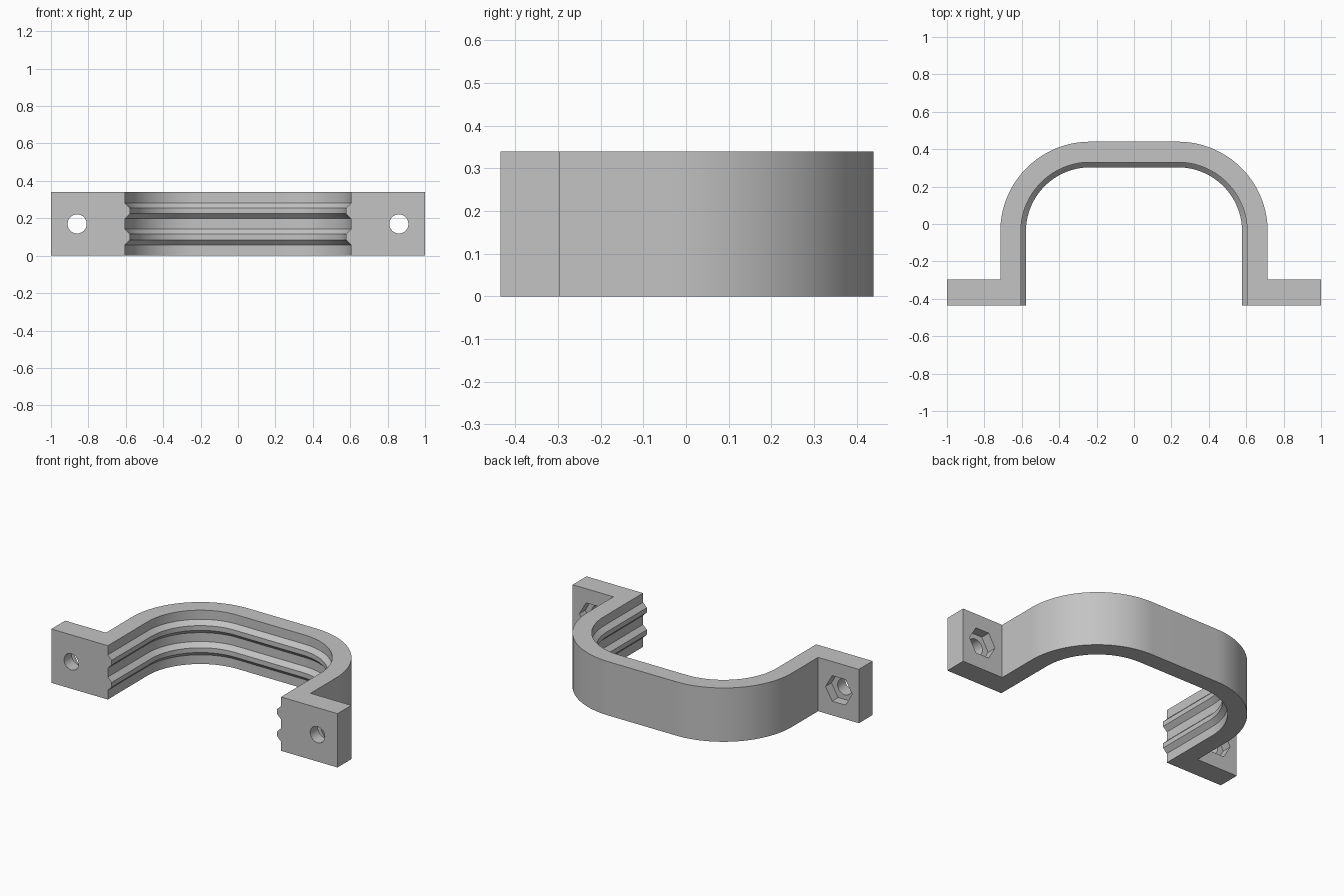
import bpy
import bmesh
import math
from mathutils import Matrix

cube = bpy.data.objects.get("Cube")
if cube:
    bpy.data.objects.remove(cube, do_unlink=True)

HEIGHT = 0.34
FRONT = -0.435          # mating face of the flanges
FLANGE_BACK = -0.297
CORNER_X, CORNER_Y = 0.235, -0.04
OUTER, INNER, RIB = 0.48, 0.37, 0.343
BOLT_X, BOLT_Z = 0.86, HEIGHT / 2

grey = bpy.data.materials.new("plain grey")
grey.use_nodes = True
grey.diffuse_color = (0.55, 0.55, 0.55, 1)
grey.node_tree.nodes["Principled BSDF"].inputs["Base Color"].default_value = (0.55, 0.55, 0.55, 1)


def make_object(name, bm):
    bmesh.ops.recalc_face_normals(bm, faces=bm.faces[:])
    mesh = bpy.data.meshes.new(name)
    bm.to_mesh(mesh)
    bm.free()
    mesh.materials.append(grey)
    obj = bpy.data.objects.new(name, mesh)
    bpy.context.collection.objects.link(obj)
    return obj


def outline(radius, steps=32):
    """Plan curve of the strap at a given distance from the corner centres."""
    half = [(CORNER_X + radius, FRONT)]
    for i in range(steps + 1):
        a = math.pi / 2 * i / steps
        half.append((CORNER_X + radius * math.cos(a), CORNER_Y + radius * math.sin(a)))
    return half + [(-x, y) for x, y in reversed(half)]


def add_cylinder(name, x, y0, y1, radius, sides):
    bm = bmesh.new()
    place = Matrix.Translation((x, (y0 + y1) / 2, BOLT_Z)) @ Matrix.Rotation(math.pi / 2, 4, "X")
    bmesh.ops.create_cone(bm, cap_ends=True, segments=sides, radius1=radius,
                          radius2=radius, depth=y1 - y0, matrix=place)
    return make_object(name, bm)


def combine(target, other, operation):
    mod = target.modifiers.new(other.name, "BOOLEAN")
    mod.operation = operation
    mod.solver = "EXACT"
    mod.object = other
    bpy.context.view_layer.objects.active = target
    bpy.ops.object.modifier_apply(modifier=mod.name)
    bpy.data.objects.remove(other, do_unlink=True)


# Strap: ribbed cross-section swept around the plan curve
lower_rib = [(INNER, 0.058), (RIB, 0.085), (RIB, 0.115), (INNER, 0.142)]
upper_rib = [(r, HEIGHT - z) for r, z in reversed(lower_rib)]
section = [(OUTER, 0), (INNER, 0)] + lower_rib + upper_rib + [(INNER, HEIGHT), (OUTER, HEIGHT)]

bm = bmesh.new()
rails = [[bm.verts.new((x, y, z)) for x, y in outline(r)] for r, z in section]
for i, rail in enumerate(rails):
    following = rails[(i + 1) % len(rails)]
    for j in range(len(rail) - 1):
        bm.faces.new((rail[j], rail[j + 1], following[j + 1], following[j]))
bm.faces.new([rail[0] for rail in rails])
bm.faces.new([rail[-1] for rail in rails])
clamp = make_object("strap_clamp", bm)

# Flanges with a bolt hole and a hexagonal nut pocket in the back
for name, side in (("left", 1), ("right", -1)):
    bm = bmesh.new()
    inside = 0.66
    size = (1 - inside, FLANGE_BACK - FRONT, HEIGHT)
    centre = (side * (1 + inside) / 2, (FLANGE_BACK + FRONT) / 2, HEIGHT / 2)
    bmesh.ops.create_cube(bm, size=1, matrix=Matrix.Translation(centre) @ Matrix.Diagonal((*size, 1)))
    combine(clamp, make_object(name + "_flange", bm), "UNION")
    x = side * BOLT_X
    combine(clamp, add_cylinder(name + "_bolt_hole", x, FRONT - 0.1, FLANGE_BACK + 0.1, 0.051, 40), "DIFFERENCE")
    pocket = add_cylinder(name + "_nut_pocket", x, FLANGE_BACK - 0.06, FLANGE_BACK + 0.1, 0.093, 6)
    # Turn the hexagon so its corners point sideways
    turn = Matrix.Translation((x, 0, BOLT_Z)) @ Matrix.Rotation(math.pi / 6, 4, "Y") @ Matrix.Translation((-x, 0, -BOLT_Z))
    corner = max(abs(v.co.x - x) for v in pocket.data.vertices)
    if corner < 0.09:
        pocket.data.transform(turn)
    combine(clamp, pocket, "DIFFERENCE")

# Smooth bends with crisp edges
bpy.ops.object.select_all(action="DESELECT")
clamp.select_set(True)
bpy.context.view_layer.objects.active = clamp
bpy.ops.object.shade_smooth_by_angle(angle=math.radians(25))
